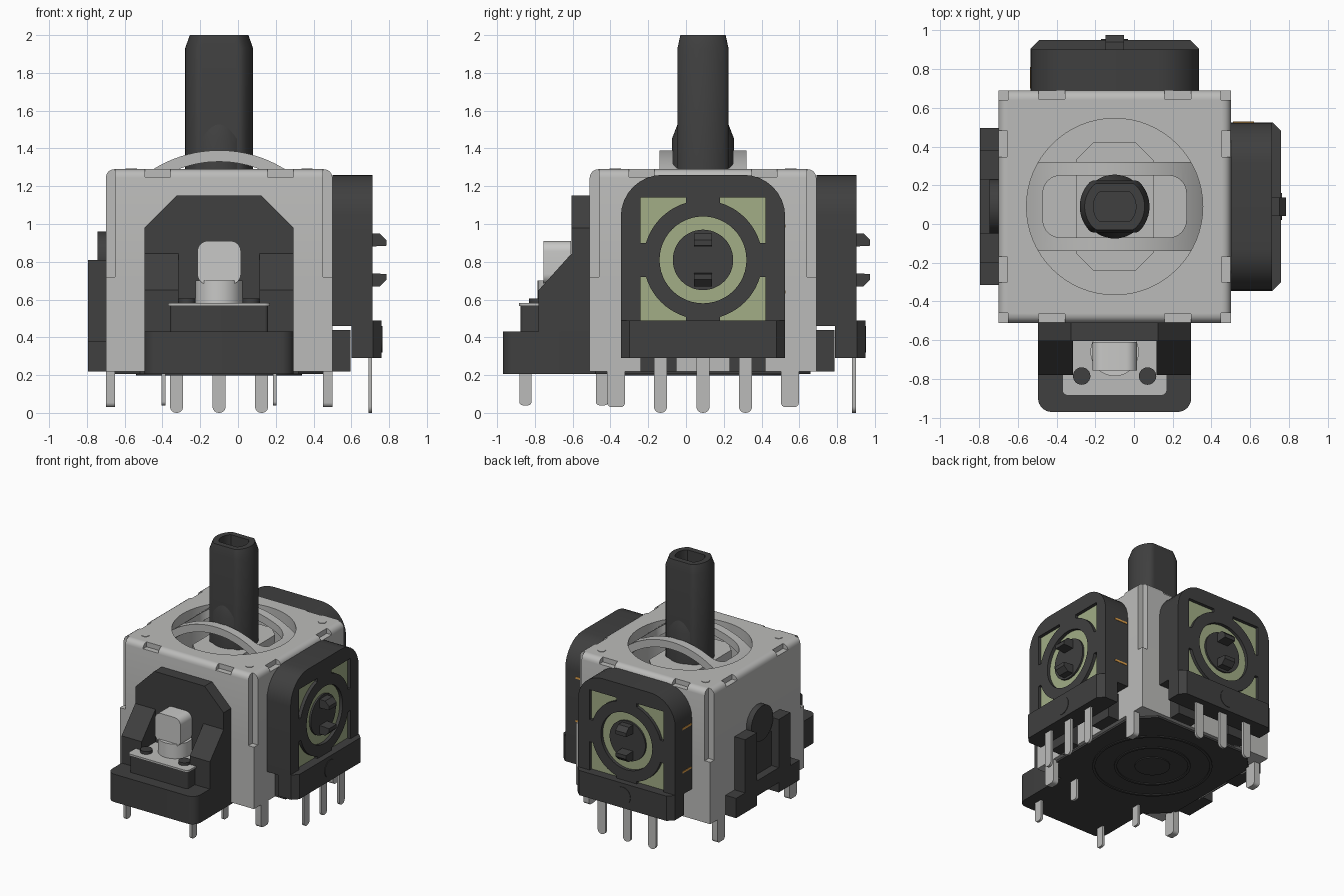
import bpy, bmesh, math
from mathutils import Matrix, Vector

if "Cube" in bpy.data.objects:
    bpy.data.objects.remove(bpy.data.objects["Cube"], do_unlink=True)

CENTRE = Matrix.Translation((-0.1, 0.09, 0))   # stick axis; parts are placed around it
# axis x: outline is (y, z); axis y: outline is (x, z), depth runs to the front; axis z: (x, y)
AXES = {"x": Matrix(((0, 0, 1), (1, 0, 0), (0, 1, 0))).to_4x4(),
        "y": Matrix(((1, 0, 0), (0, 0, -1), (0, 1, 0))).to_4x4(),
        "z": Matrix.Identity(4)}
parts = []


def material(name, r, g, b):
    m = bpy.data.materials.new(name)
    m.use_nodes = True
    m.diffuse_color = (r, g, b, 1)
    m.node_tree.nodes["Principled BSDF"].inputs["Base Color"].default_value = (r, g, b, 1)
    return m


DARK = material("dark plastic", 0.05, 0.05, 0.05)
METAL = material("grey metal", 0.50, 0.50, 0.49)
PALE = material("pale plastic", 0.58, 0.58, 0.57)
GREEN = material("green board", 0.36, 0.42, 0.24)
ORANGE = material("orange track", 0.75, 0.36, 0.07)


def add(name, mesh, mat, angle=0):
    mesh.transform(CENTRE @ Matrix.Rotation(math.radians(angle), 4, "Z"))
    mesh.materials.clear()
    mesh.materials.append(mat)
    ob = bpy.data.objects.new(name, mesh)
    bpy.context.collection.objects.link(ob)
    parts.append(ob)
    return ob


def prism(name, loops, axis, lo, hi, mat, angle=0):
    """Extrude closed outlines (inner outlines become holes) between two depths."""
    cu = bpy.data.curves.new(name, "CURVE")
    cu.dimensions, cu.fill_mode, cu.extrude = "2D", "BOTH", (hi - lo) / 2
    for pts in loops:
        s = cu.splines.new("POLY")
        s.points.add(len(pts) - 1)
        for p, (u, v) in zip(s.points, pts):
            p.co = (u, v, 0, 1)
        s.use_cyclic_u = True
    tmp = bpy.data.objects.new("tmp", cu)
    bpy.context.collection.objects.link(tmp)
    dg = bpy.context.evaluated_depsgraph_get()
    mesh = bpy.data.meshes.new_from_object(tmp.evaluated_get(dg))
    bpy.data.objects.remove(tmp)
    bm = bmesh.new()
    bm.from_mesh(mesh)
    bmesh.ops.remove_doubles(bm, verts=bm.verts, dist=1e-5)
    bmesh.ops.recalc_face_normals(bm, faces=bm.faces)
    bm.to_mesh(mesh)
    bm.free()
    mesh.transform(AXES[axis] @ Matrix.Translation((0, 0, (lo + hi) / 2)))
    return add(name, mesh, mat, angle)


def rect(u0, u1, v0, v1):
    return [(u0, v0), (u1, v0), (u1, v1), (u0, v1)]


def arc(u, v, r, a0, a1, n):
    return [(u + r * math.cos(math.radians(a0 + (a1 - a0) * i / n)),
             v + r * math.sin(math.radians(a0 + (a1 - a0) * i / n))) for i in range(n + 1)]


def circle(u, v, r, n=48):
    return arc(u, v, r, 0, 360, n)[:-1]


def round_rect(u0, u1, v0, v1, top, bottom=None, n=8):
    b = top if bottom is None else bottom
    pts = arc(u1 - top, v1 - top, top, 0, 90, n) + arc(u0 + top, v1 - top, top, 90, 180, n)
    if b == 0:
        return pts + [(u0, v0), (u1, v0)]
    return pts + arc(u0 + b, v0 + b, b, 180, 270, n) + arc(u1 - b, v0 + b, b, 270, 360, n)


def pin(u, w, z0, z1, r):
    return arc(u - w / 2 + r, z0 + r, r, 180, 270, 6) + arc(u + w / 2 - r, z0 + r, r, 270, 360, 6) \
        + [(u + w / 2, z1), (u - w / 2, z1)]


def loft(name, rings, mat, n=48):
    """Stack flattened circles given as (radius, half depth, z)."""
    bm = bmesh.new()
    rows = []
    for r, h, z in rings:
        rows.append([bm.verts.new((u, max(-h, min(h, v)), z)) for u, v in circle(0, 0, r, n)])
    for a, b in zip(rows, rows[1:]):
        for i in range(n):
            bm.faces.new((a[i], a[(i + 1) % n], b[(i + 1) % n], b[i]))
    bm.faces.new(rows[0][::-1])
    bm.faces.new(rows[-1])
    mesh = bpy.data.meshes.new(name)
    bm.to_mesh(mesh)
    bm.free()
    return add(name, mesh, mat)


def cut(target, cutter):
    cutter.hide_render = True
    mod = target.modifiers.new("cut", "BOOLEAN")
    mod.operation, mod.solver, mod.object = "DIFFERENCE", "EXACT", cutter
    bpy.context.view_layer.objects.active = target
    bpy.ops.object.modifier_apply(modifier="cut")
    parts.remove(cutter)
    bpy.data.objects.remove(cutter, do_unlink=True)


# Metal housing: folded box with rounded top edges
bm = bmesh.new()
bmesh.ops.create_cube(bm, size=1, matrix=Matrix.Translation((0, 0, 0.755)) @ Matrix.Diagonal((1.2, 1.2, 1.07, 1)))
top_edges = [e for e in bm.edges if all(v.co.z > 1 for v in e.verts)]
bmesh.ops.bevel(bm, geom=top_edges, offset=0.045, segments=4, profile=0.5, affect="EDGES")
mesh = bpy.data.meshes.new("housing")
bm.to_mesh(mesh)
bm.free()
housing = add("housing", mesh, METAL)
cut(housing, prism("hole_cutter", [circle(0, 0, 0.455, 64)], "z", 0.95, 1.5, METAL))
corners = [rect(*sorted((sx * 0.55, sx * 0.7)), *sorted((sy * 0.55, sy * 0.7))) for sx in (-1, 1) for sy in (-1, 1)]
cut(housing, prism("corner_cutter", corners, "z", 0.72, 1.5, METAL))
slots = []
for s in (-1, 1):
    for t in (-0.325, 0.325):
        edge = sorted((s * 0.555, s * 0.7))
        slots += [rect(t - 0.068, t + 0.068, *edge), rect(*edge, t - 0.068, t + 0.068)]
cut(housing, prism("slot_cutter", slots, "z", 1.25, 1.5, METAL))
prism("housing_dimples", [circle(x, y, 0.03, 20) for x in (-0.465, 0.465) for y in (-0.465, 0.465)],
      "z", 1.28, 1.294, METAL)
for a in (0, 180):
    prism("housing_tabs", [pin(u, 0.095, 0.03, 0.3, 0.025) for u in (-0.46, 0.46)], "x", 0.55, 0.6, METAL, a)

# Gimbal: upper slotted arch and lower cradle
arch = prism("gimbal_arch", [arc(0, 0.73, 0.66, 44, 136, 32) + arc(0, 0.73, 0.60, 136, 44, 32)],
             "y", -0.23, 0.23, METAL)
cut(arch, prism("arch_cutter", [round_rect(-0.37, 0.37, -0.16, 0.16, 0.09)], "z", 0.9, 1.6, METAL))
prism("gimbal_cradle", [[(0.2, -0.24), (0.2, 0.24), (0.11, 0.33), (-0.11, 0.33),
                         (-0.2, 0.24), (-0.2, -0.24), (-0.11, -0.33), (0.11, -0.33)]], "z", 0.9, 1.2, METAL)

# Stick with two flats and a recessed tip
loft("stick", [(0.18, 0.135, 1.1), (0.18, 0.135, 1.93), (0.155, 0.12, 2.0),
               (0.11, 0.075, 2.0), (0.11, 0.075, 1.9)], DARK)
loft("stick_collar", [(0.165, 0.165, 1.1), (0.165, 0.165, 1.45), (0.13, 0.13, 1.54)], DARK)

# Base plate with moulded rings underneath
c, k = 0.57, 0.42
prism("base", [[(c, -k), (c, k), (k, c), (-k, c), (-c, k), (-c, -k), (-k, -c), (k, -c)]], "z", 0.205, 0.25, DARK)
prism("base_rings", [circle(0, 0, r) for r in (0.44, 0.42, 0.28, 0.26, 0.13)], "z", 0.198, 0.21, DARK)

# Two sensors, on the left side and at the back
Z = 0.81
for side, a in (("left", 0), ("back", 90)):
    outline = round_rect(-0.435, 0.435, 0.46, 1.26, 0.22, 0)
    prism(side + "_sensor_body", [outline], "x", 0.6, 0.78, DARK, a)
    prism(side + "_sensor_board", [rect(-0.35, 0.35, 0.47, 1.155)], "x", 0.77, 0.786, GREEN, a)
    window = [(0.09, 0.33), (0.33, 0.33), (0.33, 0.09)] + arc(0, 0, 0.315, 16.6, 73.4, 10)
    holes = [[(sx * u, Z + sy * v) for u, v in window] for sx in (-1, 1) for sy in (-1, 1)]
    prism(side + "_sensor_frame", [outline, circle(0, Z, 0.23)] + holes, "x", 0.775, 0.812, DARK, a)
    prism(side + "_sensor_hub", [circle(0, Z, 0.16)], "x", 0.77, 0.80, DARK, a)
    for s in (-1, 1):
        prong = [(-0.79, Z + s * 0.14), (-0.85, Z + s * 0.14), (-0.885, Z + s * 0.105),
                 (-0.885, Z + s * 0.075), (-0.79, Z + s * 0.07)]
        prism(side + "_sensor_prong", [prong], "y", -0.048, 0.048, DARK, a + 180).data.transform(Matrix())
    block = [(0.7, -0.435), (0.815, -0.435), (0.86, -0.39), (0.86, 0.39), (0.815, 0.435), (0.7, 0.435)]
    prism(side + "_sensor_block", [block], "z", 0.29, 0.49, DARK, a)
    prism(side + "_sensor_boss", [circle(0, 0.39, 0.07, 32)], "x", 0.85, 0.864, DARK, a)
    prism(side + "_sensor_pins", [pin(u, 0.07, 0, 0.32, 0.034) for u in (-0.225, 0, 0.225)],
          "x", 0.79, 0.81, METAL, a)
    prism(side + "_sensor_feet", [rect(-0.33, -0.14, 0.22, 0.44), rect(0.14, 0.33, 0.22, 0.44)],
          "x", 0.58, 0.695, DARK, a)
    for z in (0.64, 0.99):
        prism(side + "_sensor_track", [rect(0.42, 0.438, z - 0.008, z + 0.008)], "x", 0.61, 0.72, ORANGE, a)

# Bracket and axle end on the right side
half = [(0.14, 0.30), (0.14, 0.22), (0.405, 0.22), (0.405, 0.38), (0.29, 0.38), (0.29, 0.81), (0.14, 0.81), (0.14, 0.42)]
prism("right_bracket", [half + [(-u, v) for u, v in half[::-1]]], "x", 0.58, 0.695, DARK, 180)
prism("right_bracket_panel", [rect(-0.15, 0.15, 0.40, 0.70)], "x", 0.58, 0.63, DARK, 180)
prism("right_axle_end", [circle(0, 0.82, 0.14)], "x", 0.58, 0.645, DARK, 180)

# Push switch at the front
prism("switch_base", [round_rect(-0.395, 0.395, -1.06, -0.55, 0.001, 0.07)], "z", 0.205, 0.43, DARK)
prism("switch_back_plate", [[(-0.395, 0.3), (0.395, 0.3), (0.395, 0.98), (0.225, 1.15),
                             (-0.225, 1.15), (-0.395, 0.98)]], "y", 0.59, 0.695, DARK)
wing = [(-0.65, 0.42), (-0.87, 0.42), (-0.87, 0.65), (-0.695, 0.845), (-0.65, 0.845)]
for side, x in (("right", -0.395), ("left", 0.215)):
    prism(side + "_switch_wing", [wing], "x", x, x + 0.18, DARK)
prism("switch_body", [round_rect(-0.26, 0.26, -0.965, -0.66, 0.02)], "z", 0.42, 0.57, DARK)
prism("switch_cover", [round_rect(-0.27, 0.27, -0.975, -0.69, 0.03)], "z", 0.566, 0.582, METAL)
prism("switch_rivets", [circle(x, -0.875, 0.045, 24) for x in (-0.17, 0.17)], "z", 0.56, 0.605, DARK)
prism("switch_plunger", [circle(0, -0.75, 0.125)], "z", 0.57, 0.70, PALE)
prism("switch_button", [round_rect(-0.115, 0.115, 0.68, 0.91, 0.055)], "y", 0.70, 0.845, PALE)
for x in (-0.295, 0.295):
    prism("switch_pins", [pin(y, 0.065, 0.04, 0.23, 0.02) for y in (-0.94, -0.535)], "x", x - 0.01, x + 0.01, METAL)

# Smooth the round parts, keep edges sharp
bpy.ops.object.select_all(action="DESELECT")
for ob in parts:
    ob.select_set(True)
bpy.context.view_layer.objects.active = housing
bpy.ops.object.shade_smooth_by_angle(angle=math.radians(30))
